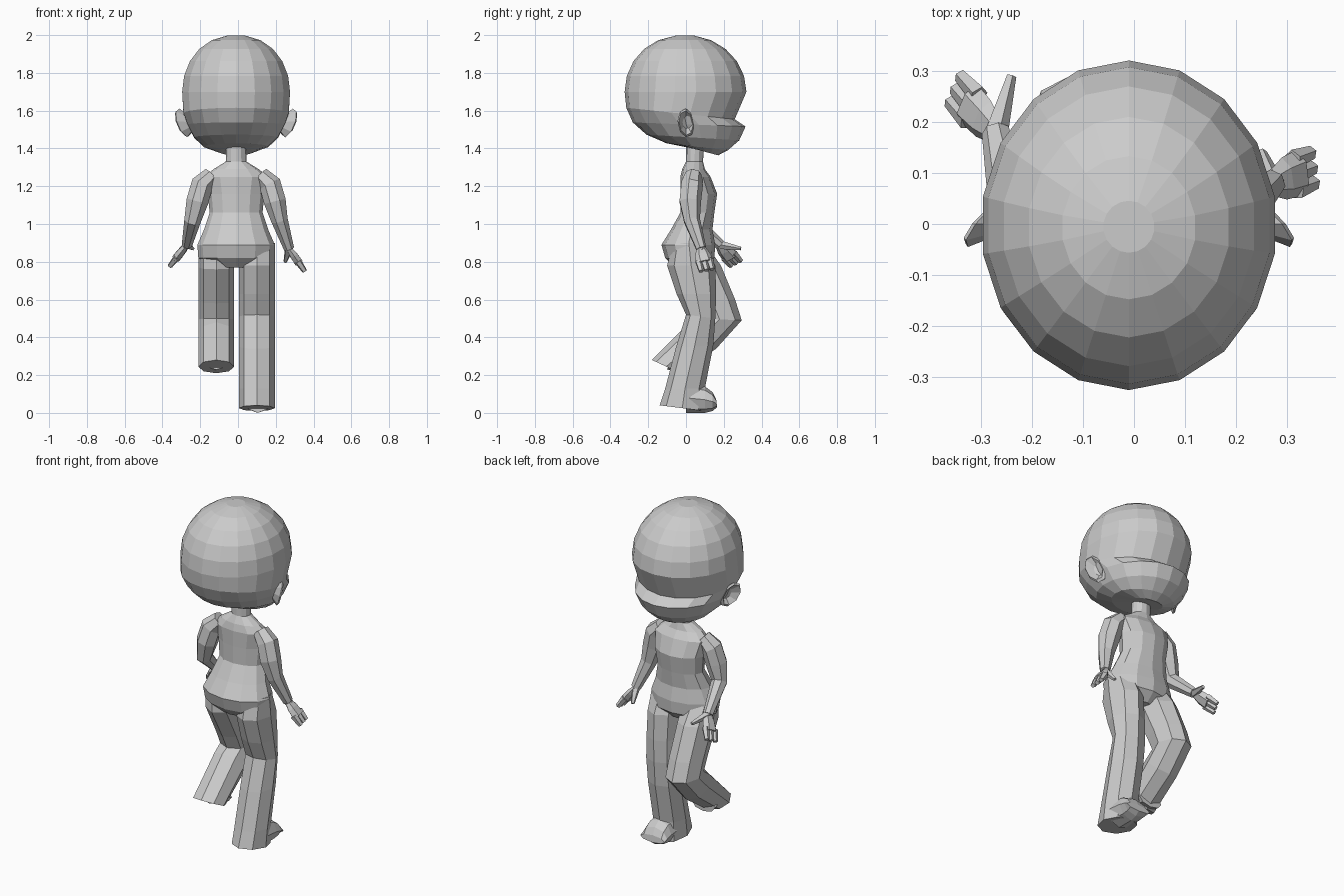
import bpy, bmesh, math
from mathutils import Vector

default_cube = bpy.data.objects.get("Cube")
if default_cube:
    bpy.data.objects.remove(default_cube, do_unlink=True)

grey = bpy.data.materials.new("plain grey")
grey.use_nodes = True
colour = (.6, .6, .6, 1)
grey.diffuse_color = colour
grey.node_tree.nodes["Principled BSDF"].inputs["Base Color"].default_value = colour

# The body's middle plane sits slightly to one side
middle = Vector((-.01, 0, 0))
forward = Vector((0, 1, 0))


def ring(centre, u, v, sides):
    """Closed elliptical loop around a centre, spanned by two half-axes."""
    angles = [math.tau * i / sides for i in range(sides)]
    return [centre + u * math.cos(angle) + v * math.sin(angle) for angle in angles]


def skin(name, loops):
    """Flat-shaded surface through a stack of loops, capped at both ends."""
    bm = bmesh.new()
    rows = [[bm.verts.new(point) for point in loop] for loop in loops]
    sides = len(rows[0])
    for low, high in zip(rows, rows[1:]):
        for i in range(sides):
            j = (i + 1) % sides
            bm.faces.new((low[i], low[j], high[j], high[i]))
    bm.faces.new(rows[0])
    bm.faces.new(rows[-1])
    bmesh.ops.recalc_face_normals(bm, faces=bm.faces)
    mesh = bpy.data.meshes.new(name)
    bm.to_mesh(mesh)
    bm.free()
    mesh.materials.append(grey)
    part = bpy.data.objects.new(name, mesh)
    bpy.context.collection.objects.link(part)


def section(x, half_width, back, front, sides):
    """Elliptical loop between a back and a front point, each given as (y, z)."""
    back, front = Vector((x, *back)), Vector((x, *front))
    return ring((back + front) / 2, (front - back) / 2,
                Vector((half_width, 0, 0)), sides)


def tube(name, path, radii, sides, flatten=1):
    """Limb along a path; flatten squeezes it sideways."""
    loops = []
    for i, point in enumerate(path):
        along = path[min(i + 1, len(path) - 1)] - path[max(i - 1, 0)]
        side = along.cross(forward).normalized()
        depth = side.cross(along).normalized()
        loops.append(ring(point, depth * radii[i], side * radii[i] * flatten, sides))
    skin(name, loops)


# Head: a globe whose fuller lower half leans forward into the chin
levels = 11
muzzle = {6: -.05, 7: .035, 8: .03}  # brow hollow, lip ledge, jaw
head_loops = []
for level in range(levels):
    angle = math.pi * (level + .5) / levels
    height = 1.7 + .3 * math.cos(angle)
    reach = math.sin(angle)
    droop = max(0, -math.cos(angle))
    fullness = .6 if droop else .9
    lean = .13 * droop ** 4
    bulge = muzzle.get(level, 0)
    head_loops.append(section(
        middle.x, .29 * reach ** fullness,
        (lean - .325 * reach ** fullness, height),
        (lean + .32 * reach + bulge, height - .04 * droop + min(0, bulge)), 18))
skin("head", head_loops)

# Neck and torso: height, half width, back, front
torso_levels = [
    (1.48, .05, 0, .1),
    (1.33, .055, 0, .09),
    (1.29, .12, -.02, .1),
    (1.25, .17, -.03, .13),
    (1.16, .15, -.03, .165),
    (1.06, .14, -.03, .15),
    (.97, .17, -.08, .14),
    (.89, .205, -.13, .155),
    (.82, .2, -.11, .15),
    (.77, .1, -.06, .1),
]
skin("neck_and_torso", [section(middle.x, half, (back, z), (front, z), 12)
                        for z, half, back, front in torso_levels])


def leg_part(name, x, half_width, ends):
    skin(name, [section(x, half_width, back, front, 8) for back, front in ends])


# Straight leg with a flared trouser hem, and its shoe
hip = ((-.07, .9), (.1, .9))
leg_part("left_leg", .1, .095, [
    hip,
    ((-.1, .78), (.155, .78)),
    ((-.05, .63), (.16, .63)),
    ((0, .52), (.155, .5)),
    ((-.055, .34), (.145, .36)),
    ((-.11, .13), (.1, .13)),
    ((-.14, .04), (.1, .01)),
])
leg_part("left_shoe", .105, .08, [
    ((0, 0), (0, .16)),
    ((.1, 0), (.1, .14)),
    ((.14, .01), (.14, .11)),
    ((.165, .03), (.16, .07)),
])

# Lifted leg, folded back at the knee, and its shoe
leg_part("right_leg", -.115, .095, [
    hip,
    ((-.08, .76), (.185, .78)),
    ((.02, .58), (.26, .6)),
    ((.06, .5), (.295, .49)),
    ((.02, .48), (.16, .34)),
    ((-.18, .28), (-.03, .21)),
])
leg_part("right_shoe", -.115, .075, [
    ((-.1, .23), (-.06, .33)),
    ((0, .21), (0, .29)),
])


def arm(label, sign, wrist, tip, thumb):
    """Tapered sleeve, flat palm, three fingers and a thumb."""
    def place(point):
        x, y, z = point
        return middle + Vector((sign * x, y, z))

    shoulder = [(.13, .04, 1.26), (.18, .03, 1.21), (.205, .02, 1.12), (.23, .03, 1.02)]
    upper = [place(point) for point in shoulder]
    wrist, tip, thumb = place(wrist), place(tip), place(thumb)
    tube(label + "_arm", upper + [wrist], (.045, .06, .06, .045, .028), 7)
    reach = tip - wrist
    knuckles = wrist + reach * .65
    tube(label + "_palm", [wrist, wrist + reach * .3, knuckles],
         (.026, .042, .046), 6, .55)
    spread = reach.cross(forward).cross(reach).normalized() * .03
    for finger in (-1, 0, 1):
        offset = spread * finger
        tube(f"{label}_finger_{finger + 2}",
             [knuckles + offset - reach * .1, tip + offset], (.02, .014), 5)
    tube(label + "_thumb", [wrist, thumb], (.024, .01), 5)


arm("left", 1, (.28, .08, .87), (.36, .11, .755), (.26, .14, .8))
arm("right", -1, (.26, .18, .89), (.34, .265, .79), (.23, .29, .87))

# Ears: cupped shells, from the root over the rim into the hollow
for label, sign in (("left", 1), ("right", -1)):
    ear_loops = []
    for out, size in ((.24, .5), (.28, 1), (.29, .85), (.26, .4)):
        sweep = Vector((sign * .035, -.045, .01)) * size
        rise = Vector((sign * .02, 0, .076)) * size
        centre = middle + Vector((sign * out, 0, 1.535))
        ear_loops.append(ring(centre, sweep, rise, 8))
    skin(label + "_ear", ear_loops)
